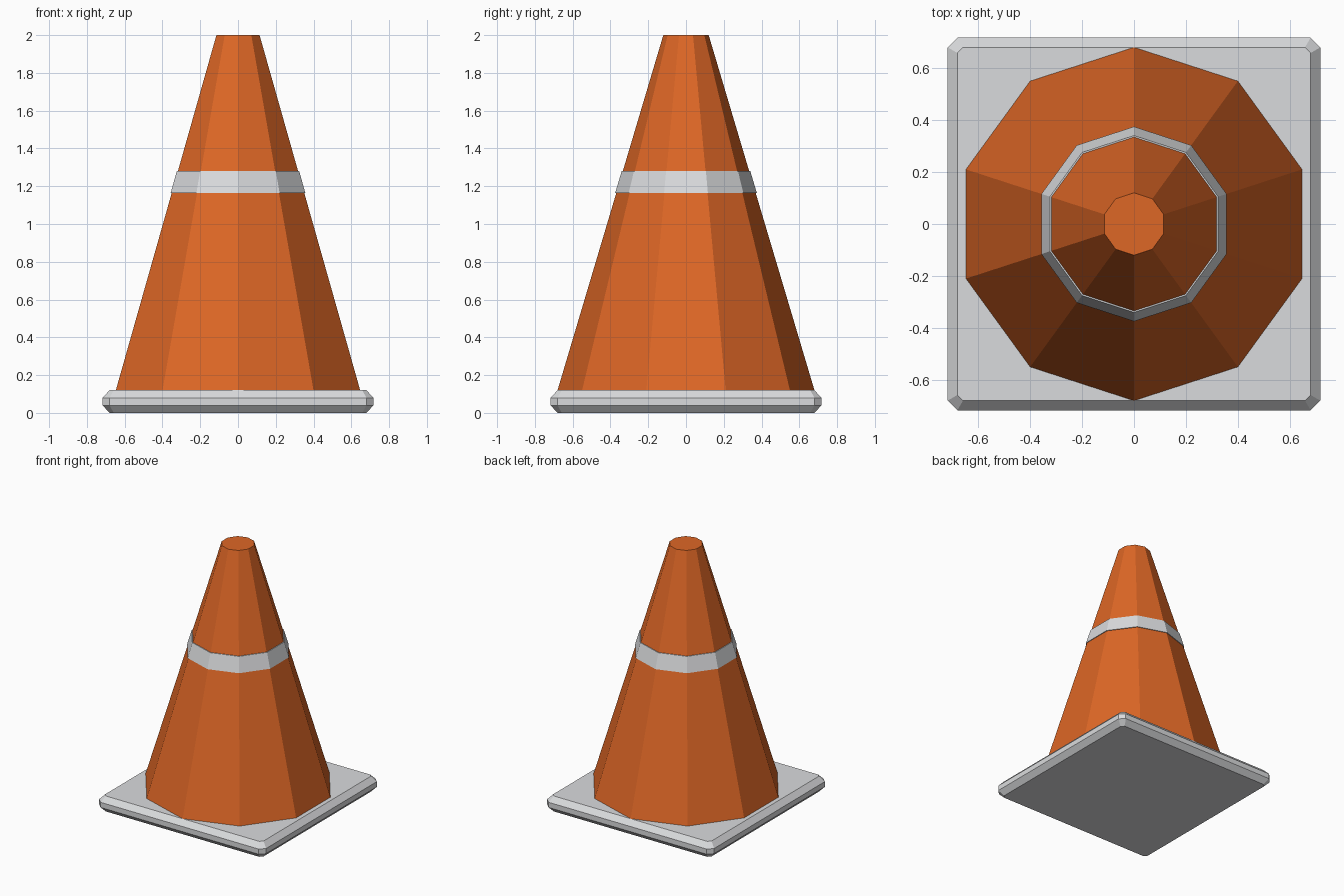
import bpy
import bmesh
from math import sin, cos, pi

if "Cube" in bpy.data.objects:
    bpy.data.objects.remove(bpy.data.objects["Cube"], do_unlink=True)


def material(name, rgb):
    mat = bpy.data.materials.new(name)
    mat.use_nodes = True
    mat.diffuse_color = (*rgb, 1)
    mat.node_tree.nodes["Principled BSDF"].inputs["Base Color"].default_value = (*rgb, 1)
    return mat


orange = material("cone orange", (0.73, 0.135, 0.019))
grey = material("light grey", (0.70, 0.71, 0.725))

SIDES = 10
BOTTOM, TOP = 0.12, 2.0
R_BOTTOM, R_TOP = 0.68, 0.12


def cone_radius(z):
    return R_BOTTOM + (R_TOP - R_BOTTOM) * (z - BOTTOM) / (TOP - BOTTOM)


def decagon(radius, z):
    """Ring with a corner pointing to the front and the back."""
    angles = [pi / 2 + 2 * pi * i / SIDES for i in range(SIDES)]
    return [(radius * cos(a), radius * sin(a), z) for a in angles]


def cut_square(half, cut, z):
    """Square ring with its four corners cut off."""
    h, c = half, half - cut
    quarter = [(h, -c), (h, c)]
    ring = []
    for _ in range(4):
        ring += [(x, y, z) for x, y in quarter]
        quarter = [(-y, x) for x, y in quarter]
    return ring


def loft(name, rings, mat, closed=False):
    """Skin a stack of rings; cap the ends, or join last to first."""
    bm = bmesh.new()
    loops = [[bm.verts.new(p) for p in ring] for ring in rings]
    pairs = list(zip(loops, loops[1:]))
    if closed:
        pairs.append((loops[-1], loops[0]))
    else:
        bm.faces.new(loops[0][::-1])
        bm.faces.new(loops[-1])
    for low, high in pairs:
        n = len(low)
        for i in range(n):
            j = (i + 1) % n
            bm.faces.new((low[i], low[j], high[j], high[i]))
    bmesh.ops.recalc_face_normals(bm, faces=bm.faces)
    mesh = bpy.data.meshes.new(name)
    bm.to_mesh(mesh)
    bm.free()
    mesh.materials.append(mat)
    obj = bpy.data.objects.new(name, mesh)
    bpy.context.collection.objects.link(obj)
    return obj


# Base plate with chamfered edges and corners
loft("base_plate", [
    cut_square(0.68, 0.022, 0),
    cut_square(0.717, 0.037, 0.04),
    cut_square(0.717, 0.037, 0.08),
    cut_square(0.68, 0.022, BOTTOM),
], grey)

# Tapered ten-sided body
loft("cone_body", [decagon(R_BOTTOM, BOTTOM), decagon(R_TOP, TOP)], orange)

# Thin reflective band around the body
low, high, gap = 1.165, 1.28, 0.006
loft("reflective_band", [
    decagon(cone_radius(low) + gap, low),
    decagon(cone_radius(high) + gap, high),
    decagon(cone_radius(high) - gap, high),
    decagon(cone_radius(low) - gap, low),
], grey, closed=True)
